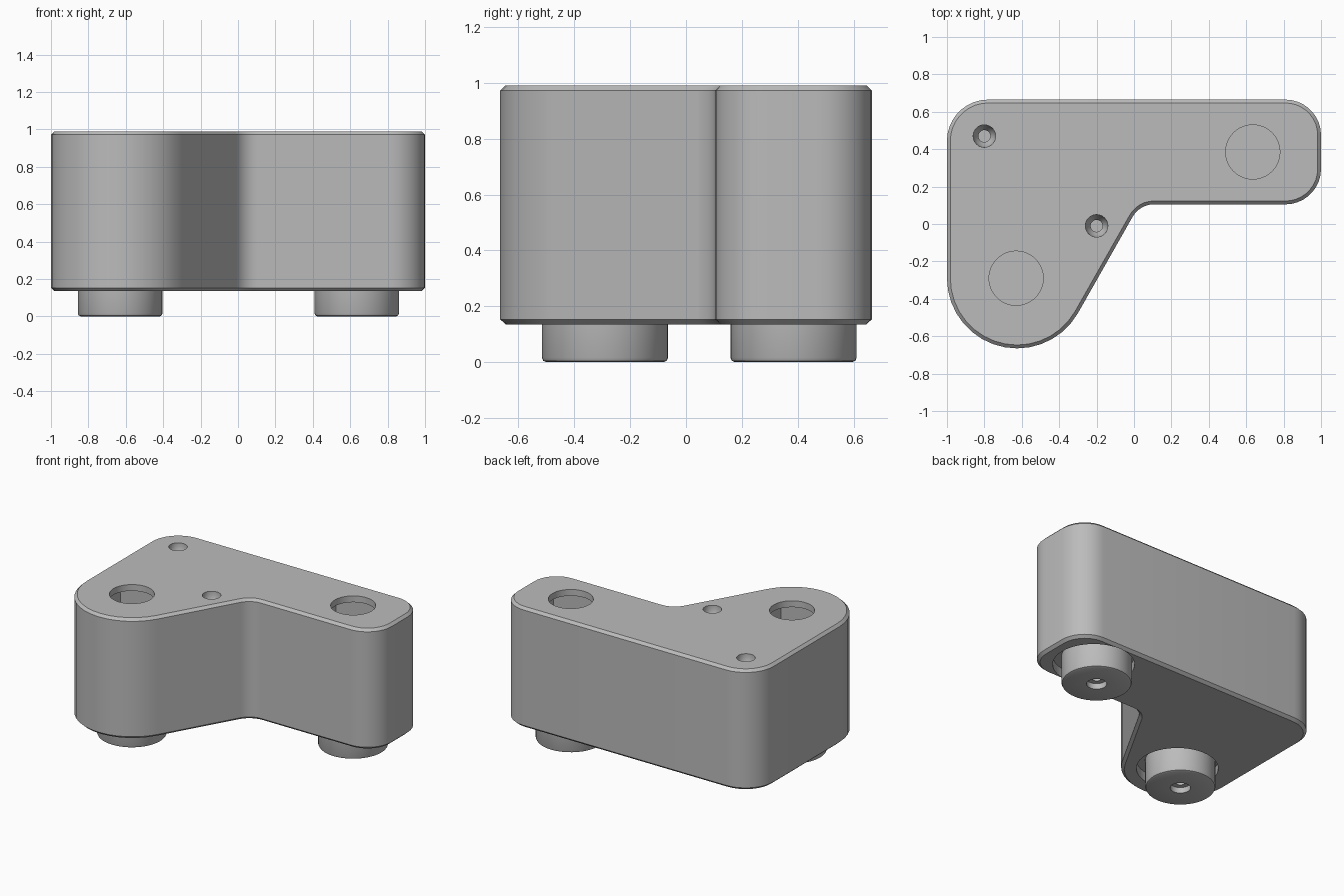
import bpy
import bmesh
from math import sin, cos, pi, radians

if "Cube" in bpy.data.objects:
    bpy.data.objects.remove(bpy.data.objects["Cube"], do_unlink=True)

grey = bpy.data.materials.new("plain grey")
grey.use_nodes = True
grey.diffuse_color = (0.5, 0.5, 0.5, 1)
grey.node_tree.nodes["Principled BSDF"].inputs["Base Color"].default_value = (0.5, 0.5, 0.5, 1)

LOBE = (-0.63, -0.29)
ARM = (0.635, 0.385)
TOP = 0.99
BASE = 0.135


def make_solid(name, loops):
    """Skin a stack of equal-length loops and cap both ends."""
    bm = bmesh.new()
    rings = [[bm.verts.new(p) for p in loop] for loop in loops]
    n = len(rings[0])
    for low, high in zip(rings, rings[1:]):
        for i in range(n):
            j = (i + 1) % n
            bm.faces.new((low[i], low[j], high[j], high[i]))
    bm.faces.new(rings[0])
    bm.faces.new(rings[-1])
    bmesh.ops.recalc_face_normals(bm, faces=bm.faces)
    mesh = bpy.data.meshes.new(name)
    bm.to_mesh(mesh)
    bm.free()
    mesh.materials.append(grey)
    obj = bpy.data.objects.new(name, mesh)
    bpy.context.collection.objects.link(obj)
    return obj


def lathe(name, centre, profile, sides=48):
    """Round solid from (radius, height) pairs."""
    return make_solid(name, [
        [(centre[0] + r * cos(2 * pi * i / sides), centre[1] + r * sin(2 * pi * i / sides), z)
         for i in range(sides)] for r, z in profile])


def box(name, centre, half_x, half_y, low, high):
    x, y = centre
    return make_solid(name, [
        [(x + sx * half_x, y + sy * half_y, z) for sx, sy in ((-1, -1), (1, -1), (1, 1), (-1, 1))]
        for z in (low, high)])


def cut(target, cutter):
    mod = target.modifiers.new("cut", 'BOOLEAN')
    mod.operation = 'DIFFERENCE'
    mod.solver = 'EXACT'
    mod.object = cutter
    bpy.context.view_layer.objects.active = target
    bpy.ops.object.modifier_apply(modifier=mod.name)
    bpy.data.objects.remove(cutter, do_unlink=True)


def smooth(obj):
    bpy.ops.object.select_all(action='DESELECT')
    obj.select_set(True)
    bpy.context.view_layer.objects.active = obj
    bpy.ops.object.shade_smooth_by_angle(angle=radians(30))


# Angled outline made of arcs: centre, radius, start and end angle
ARCS = [
    (-0.625, -0.29, 0.375, 180, 330),
    (0.106, -0.025, 0.13, 150, 90),
    (0.81, 0.295, 0.19, -90, 0),
    (0.81, 0.475, 0.19, 0, 90),
    (-0.78, 0.445, 0.22, 90, 180),
]


def outline(inset, z):
    points = []
    for x, y, r, start, end in ARCS:
        r += inset if end < start else -inset
        steps = max(4, abs(end - start) // 10)
        for k in range(steps + 1):
            a = radians(start + (end - start) * k / steps)
            points.append((x + r * cos(a), y + r * sin(a), z))
    return points


# Housing with chamfered rims
housing = make_solid("housing", [
    outline(0.02, BASE), outline(0, BASE + 0.018),
    outline(0, TOP - 0.018), outline(0.018, TOP)])

# Inner chambers, access holes in the top and recesses round the feet
cut(housing, box("arm_chamber", ARM, 0.29, 0.22, 0.25, 0.945))
cut(housing, box("lobe_chamber", LOBE, 0.25, 0.23, 0.25, 0.945))
for centre in (LOBE, ARM):
    cut(housing, lathe("access_hole", centre, [(0.145, 0.6), (0.145, 1.1)]))
    cut(housing, lathe("foot_recess", (centre[0] + 0.025, centre[1]), [(0.262, 0), (0.262, 0.2)]))

# Countersunk screw holes
for centre in ((-0.8, 0.47), (-0.2, -0.01)):
    cut(housing, lathe("screw_hole", centre, [
        (0.032, 0.7), (0.032, 0.9), (0.05, 0.93), (0.06, 0.96), (0.06, 1.1)], 32))
smooth(housing)

# Round feet with a screw socket underneath
for name, centre in (("lobe_foot", LOBE), ("arm_foot", ARM)):
    foot = lathe(name, centre, [
        (0.03, 0.09), (0.03, 0.04), (0.065, 0.04), (0.065, 0), (0.21, 0),
        (0.221, 0.005), (0.226, 0.016), (0.226, 0.22)])
    smooth(foot)
